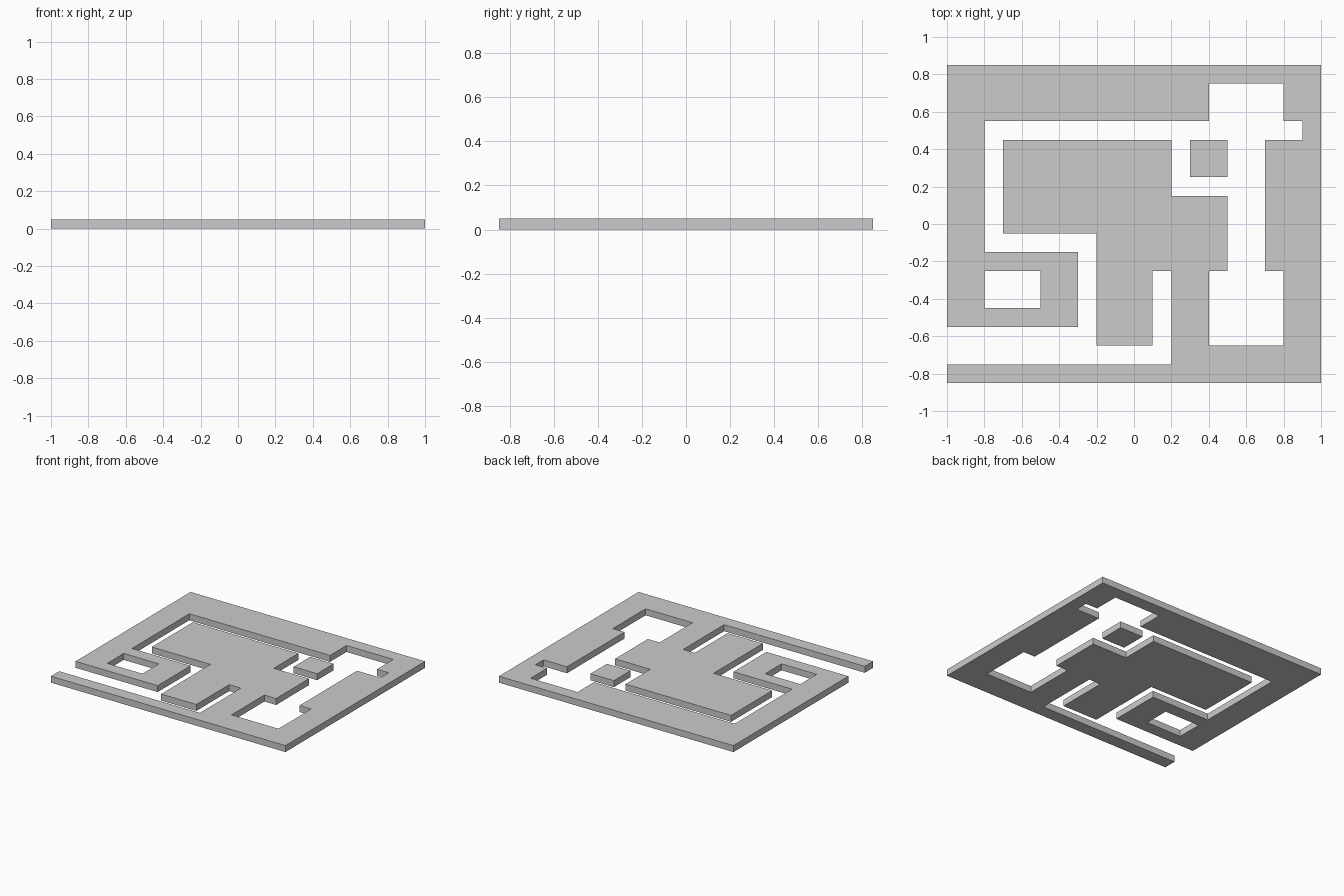
import bpy
import bmesh

if "Cube" in bpy.data.objects:
    bpy.data.objects.remove(bpy.data.objects["Cube"])

THICKNESS = 0.05


def rect(x0, y0, x1, y1):
    return [(x0, y0), (x1, y0), (x1, y1), (x0, y1)]


def plate(name, *loops):
    """Flat plate standing on z = 0: first loop is the outline, the rest are holes."""
    bm = bmesh.new()
    edges = []
    for loop in loops:
        vs = [bm.verts.new((x, y, 0)) for x, y in loop]
        edges += [bm.edges.new((a, b)) for a, b in zip(vs, vs[1:] + vs[:1])]
    bmesh.ops.triangle_fill(bm, edges=edges, use_beauty=True, normal=(0, 0, 1))
    top = bmesh.ops.extrude_face_region(bm, geom=bm.faces[:], use_keep_orig=True)["geom"]
    bmesh.ops.translate(bm, vec=(0, 0, THICKNESS),
                        verts=[g for g in top if isinstance(g, bmesh.types.BMVert)])
    bmesh.ops.recalc_face_normals(bm, faces=bm.faces[:])
    mesh = bpy.data.meshes.new(name)
    bm.to_mesh(mesh)
    bm.free()
    obj = bpy.data.objects.new(name, mesh)
    bpy.context.collection.objects.link(obj)
    return obj


# Outline of the maze plate, following the winding channel inwards and back out
outline = [
    # outer border and lower bar
    (-1, 0.85), (1, 0.85), (1, -0.85), (-1, -0.85), (-1, -0.75), (0.2, -0.75),
    # central block
    (0.2, -0.25), (0.1, -0.25), (0.1, -0.65), (-0.2, -0.65), (-0.2, -0.05),
    (-0.7, -0.05), (-0.7, 0.45), (0.2, 0.45), (0.2, 0.15), (0.5, 0.15),
    # right-hand chambers
    (0.5, -0.25), (0.4, -0.25), (0.4, -0.65), (0.8, -0.65), (0.8, -0.25),
    (0.7, -0.25), (0.7, 0.45), (0.9, 0.45), (0.9, 0.55), (0.8, 0.55),
    (0.8, 0.75), (0.4, 0.75), (0.4, 0.55),
    # long corridor and left entrance
    (-0.8, 0.55), (-0.8, -0.15), (-0.3, -0.15), (-0.3, -0.55), (-1, -0.55),
]
plate("maze_plate", outline, rect(-0.8, -0.45, -0.5, -0.25))

# Free-standing square block
plate("island_block", rect(0.3, 0.25, 0.5, 0.45))
